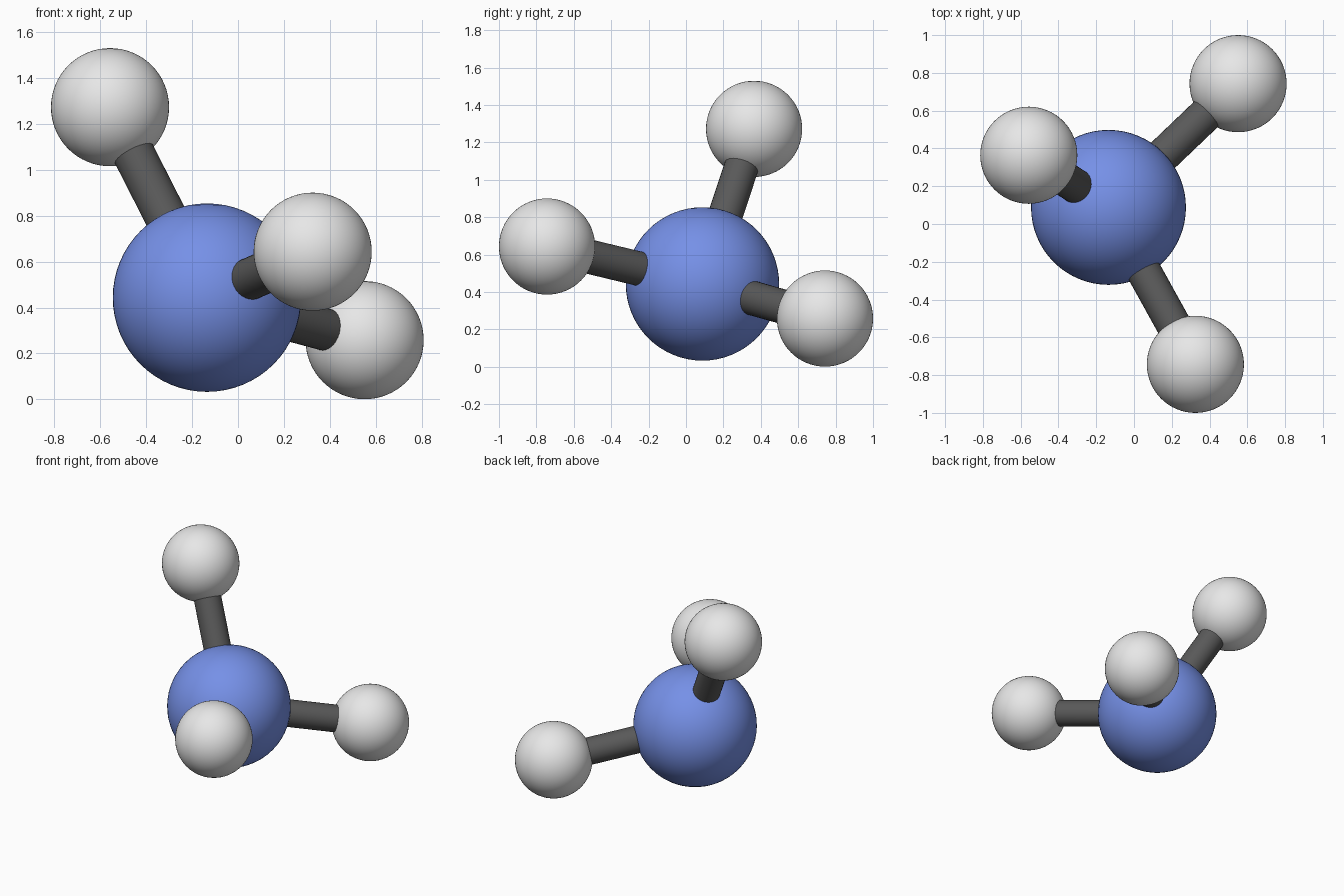
import bpy
import math
from mathutils import Vector

if "Cube" in bpy.data.objects:
    bpy.data.objects.remove(bpy.data.objects["Cube"], do_unlink=True)


def make_material(name, color):
    mat = bpy.data.materials.new(name)
    mat.use_nodes = True
    mat.diffuse_color = (*color, 1)
    mat.node_tree.nodes["Principled BSDF"].inputs["Base Color"].default_value = (*color, 1)
    return mat


blue = make_material("blue", (0.18, 0.28, 0.80))
white = make_material("light grey", (0.80, 0.80, 0.80))
dark = make_material("dark grey", (0.10, 0.10, 0.10))


def finish(name, mat):
    obj = bpy.context.object
    obj.name = name
    obj.data.materials.append(mat)
    bpy.ops.object.shade_smooth_by_angle(angle=math.radians(40))
    return obj


def ball(name, center, radius, mat):
    bpy.ops.mesh.primitive_uv_sphere_add(segments=64, ring_count=32, radius=radius, location=center)
    return finish(name, mat)


def rod(name, start, end, radius, mat):
    axis = end - start
    bpy.ops.mesh.primitive_cylinder_add(
        vertices=32, radius=radius, depth=axis.length, location=(start + end) / 2,
        rotation=axis.to_track_quat("Z", "Y").to_euler())
    return finish(name, mat)


# Large central ball
core = Vector((-0.135, 0.088, 0.443))
ball("center_ball", core, 0.41, blue)

# Three outer balls, each joined to the centre by a rod
outer = {
    "upper": Vector((-0.557, 0.364, 1.272)),
    "front": Vector((0.325, -0.743, 0.643)),
    "back": Vector((0.551, 0.743, 0.258)),
}
for name, center in outer.items():
    ball(name + "_ball", center, 0.257, white)
    rod(name + "_rod", core, center, 0.092, dark)
